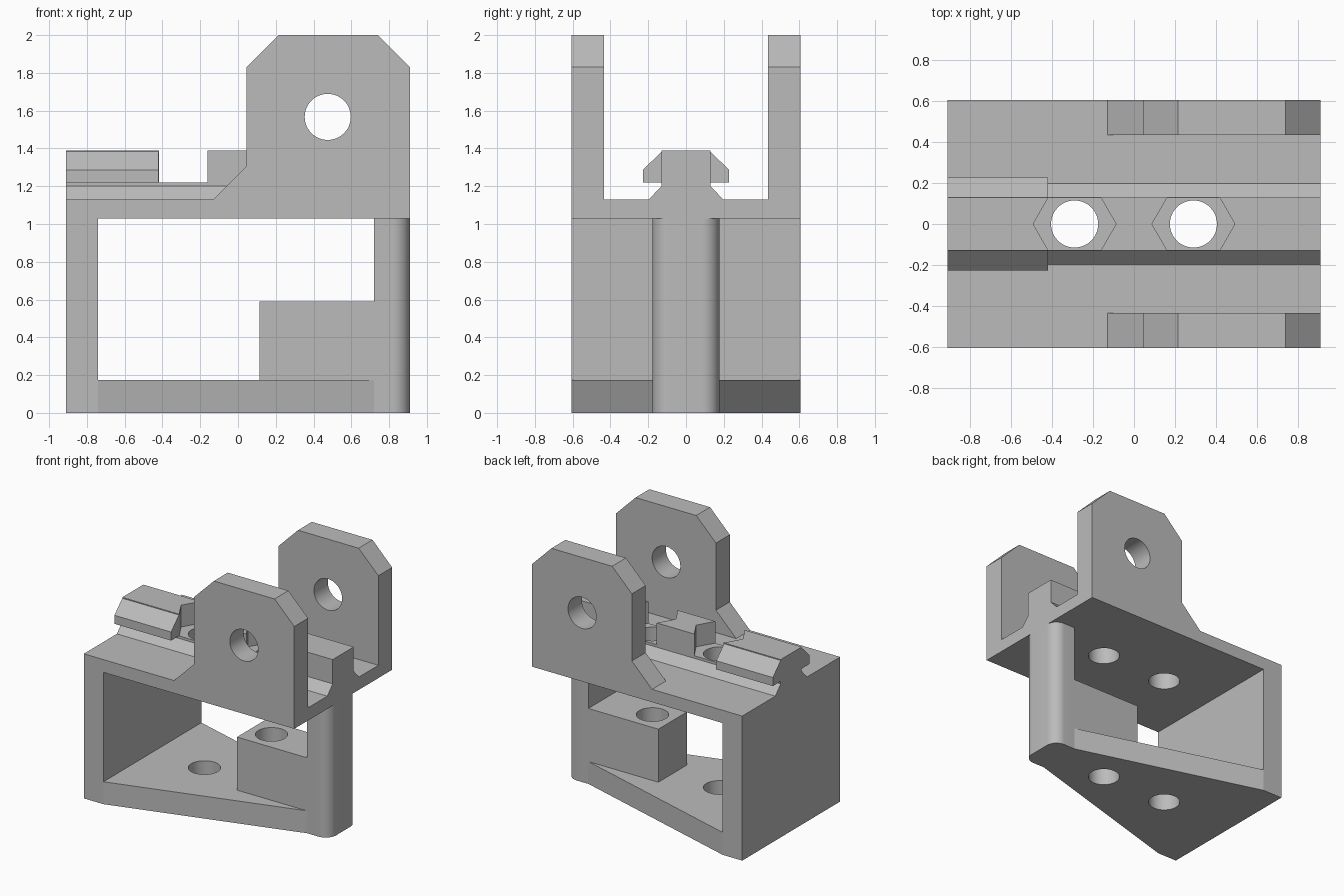
import bpy
import bmesh
from math import cos, sin, radians, pi

cube = bpy.data.objects.get("Cube")
if cube:
    bpy.data.objects.remove(cube, do_unlink=True)

GREY = (0.5, 0.5, 0.5, 1.0)
grey = bpy.data.materials.new("plain grey")
grey.use_nodes = True
grey.diffuse_color = GREY
for node in grey.node_tree.nodes:
    if node.type == 'BSDF_PRINCIPLED':
        node.inputs["Base Color"].default_value = GREY

PLACE = {
    'x': lambda a, b, h: (h, a, b),
    'y': lambda a, b, h: (a, h, b),
    'z': lambda a, b, h: (a, b, h),
}


def prism(name, outline, axis, low, high):
    """Extrude a closed 2D outline along an axis."""
    bm = bmesh.new()
    place = PLACE[axis]
    bottom = [bm.verts.new(place(a, b, low)) for a, b in outline]
    top = [bm.verts.new(place(a, b, high)) for a, b in outline]
    bm.faces.new(bottom)
    bm.faces.new(top)
    n = len(outline)
    for i in range(n):
        j = (i + 1) % n
        bm.faces.new((bottom[i], bottom[j], top[j], top[i]))
    bmesh.ops.recalc_face_normals(bm, faces=bm.faces)
    mesh = bpy.data.meshes.new(name)
    bm.to_mesh(mesh)
    bm.free()
    mesh.materials.append(grey)
    obj = bpy.data.objects.new(name, mesh)
    bpy.context.collection.objects.link(obj)
    return obj


def arc(cx, cy, r, start, end, steps):
    angles = [radians(start + (end - start) * i / steps) for i in range(steps + 1)]
    return [(cx + r * cos(t), cy + r * sin(t)) for t in angles]


def polygon(cx, cy, r, sides):
    return [(cx + r * cos(2 * pi * i / sides), cy + r * sin(2 * pi * i / sides))
            for i in range(sides)]


def rect(a0, a1, b0, b1):
    return [(a0, b0), (a1, b0), (a1, b1), (a0, b1)]


def cut(obj, outline, axis, low, high):
    """Subtract a prism from a part."""
    cutter = prism("cutter", outline, axis, low, high)
    cutter.hide_render = True
    mod = obj.modifiers.new("cut", 'BOOLEAN')
    mod.operation = 'DIFFERENCE'
    mod.solver = 'EXACT'
    mod.object = cutter
    graph = bpy.context.evaluated_depsgraph_get()
    mesh = bpy.data.meshes.new_from_object(obj.evaluated_get(graph))
    obj.modifiers.clear()
    obj.data = mesh
    bpy.data.objects.remove(cutter, do_unlink=True)


# Main dimensions
X, Y = 0.91, 0.605
WALL_X, COL_X, COL_Y, COL_R = -0.74, 0.72, 0.177, 0.09
FLOOR, PLATE_LOW, PLATE_TOP = 0.175, 1.03, 1.13
RAIL_Y, RAIL_TOP, SEAT_Z = 0.13, 1.39, 1.22
BOLT_X, BOLT_R = 0.29, 0.115
bolts = (-BOLT_X, BOLT_X)

# Tapered floor, end wall and rounded column
column_outline = ([(COL_X, -COL_Y)]
                  + arc(X - COL_R, COL_R - COL_Y, COL_R, -90, 0, 12)
                  + arc(X - COL_R, COL_Y - COL_R, COL_R, 0, 90, 12)
                  + [(COL_X, COL_Y)])
base = prism("base_plate", [(-X, -Y), (WALL_X, -Y)] + column_outline
             + [(WALL_X, Y), (-X, Y)], 'z', 0, FLOOR)
wall = prism("end_wall", rect(-X, WALL_X, -Y, Y), 'z', FLOOR, PLATE_LOW)
column = prism("column", column_outline, 'z', FLOOR, PLATE_LOW)
block = prism("bolt_block", rect(0.115, COL_X, -COL_Y, COL_Y), 'z', FLOOR, 0.59)

# Top plate and rail with flared foot
plate = prism("top_plate", rect(-X, X, -Y, Y), 'z', PLATE_LOW, PLATE_TOP)
half = [(0.197, PLATE_TOP), (RAIL_Y, 1.2), (RAIL_Y, RAIL_TOP)]
rail = prism("rail", half + [(-y, z) for y, z in reversed(half)], 'x', -X, X)

# Hexagonal nut seats across the rail, then the bolt holes
for x in bolts:
    cut(rail, polygon(x, 0, 0.2025, 6), 'z', SEAT_Z, 1.6)
    for part in (base, plate, rail):
        cut(part, polygon(x, 0, BOLT_R, 48), 'z', -0.2, 1.6)
cut(block, polygon(BOLT_X, 0, BOLT_R, 48), 'z', -0.2, 1.6)

parts = [base, wall, column, block, plate, rail]

# Overhanging rail lips and pierced ears, one on each side
ear_outline = [(-0.13, PLATE_TOP), (X, PLATE_TOP), (X, 1.83), (0.74, 2),
               (0.215, 2), (0.045, 1.83), (0.045, 1.305)]
for side, s in (("left", 1), ("right", -1)):
    lip = [(RAIL_Y, SEAT_Z), (0.227, SEAT_Z), (0.227, 1.287), (RAIL_Y, 1.383)]
    tag = "back" if s > 0 else "front"
    parts.append(prism(tag + "_rail_lip", [(s * y, z) for y, z in lip],
                       'x', -X, -0.42))
    ear = prism(tag + "_ear", ear_outline, 'y', *sorted((s * 0.434, s * Y)))
    cut(ear, polygon(0.475, 1.567, 0.122, 48), 'y', -1, 1)
    parts.append(ear)

# Smooth the round surfaces, keep every crease sharp
bpy.ops.object.select_all(action='DESELECT')
for part in parts:
    part.select_set(True)
bpy.context.view_layer.objects.active = parts[0]
bpy.ops.object.shade_smooth_by_angle(angle=radians(12))
